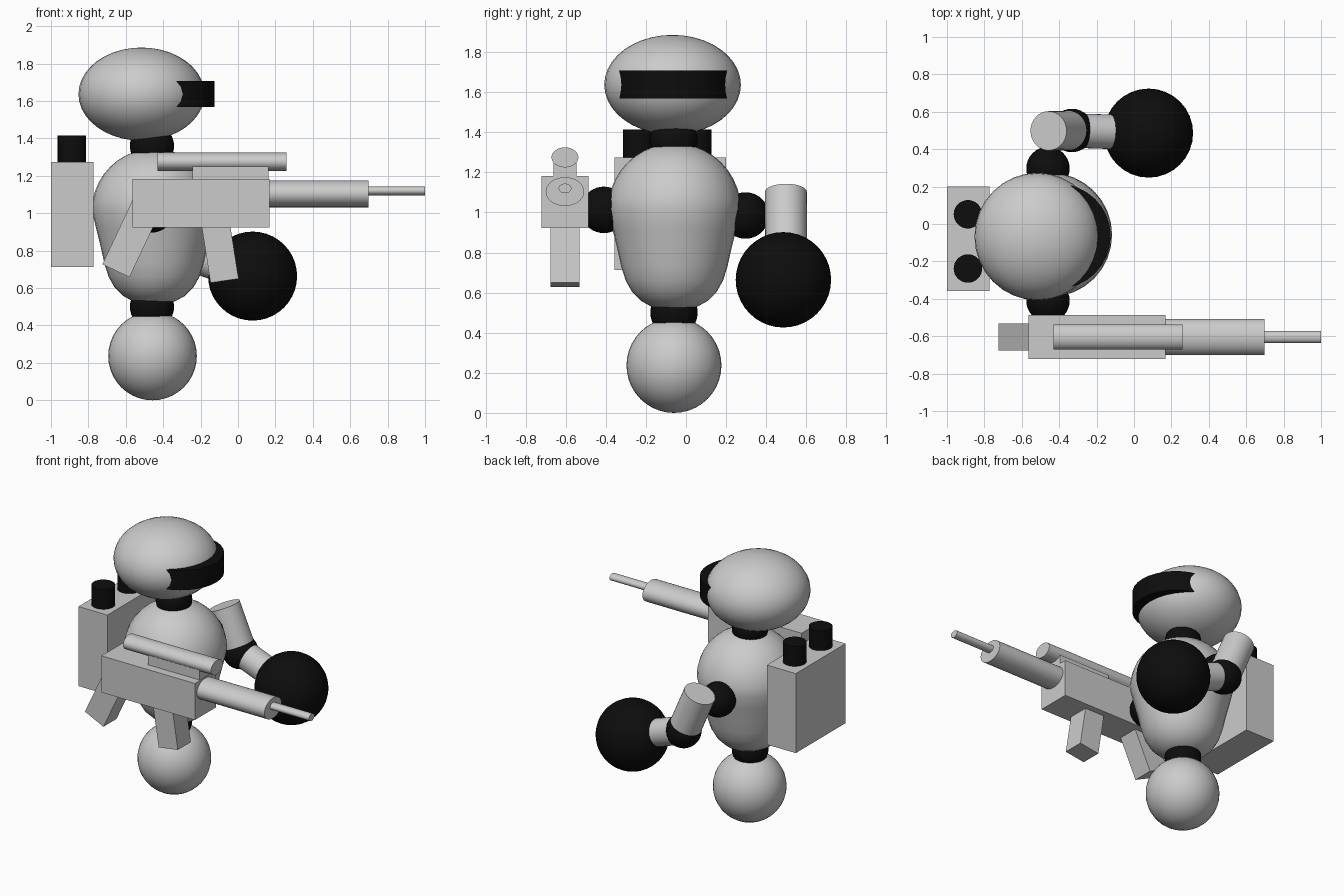
import bpy, bmesh
from math import sin, cos, pi, radians
from mathutils import Vector

if "Cube" in bpy.data.objects:
    bpy.data.objects.remove(bpy.data.objects["Cube"])

black = bpy.data.materials.new("black")
black.diffuse_color = (0.004, 0.004, 0.004, 1)
black.use_nodes = True
black.node_tree.nodes["Principled BSDF"].inputs["Base Color"].default_value = black.diffuse_color


def finish(name, mat=None):
    ob = bpy.context.object
    ob.name = name
    bpy.ops.object.transform_apply(location=False, rotation=True, scale=True)
    bpy.ops.object.shade_smooth_by_angle(angle=radians(35))
    if mat:
        ob.data.materials.append(mat)
    return ob


def ball(name, c, r, mat=None):
    bpy.ops.mesh.primitive_uv_sphere_add(segments=32, ring_count=20, radius=1, location=c)
    bpy.context.object.scale = r if isinstance(r, tuple) else (r, r, r)
    return finish(name, mat)


def rod(name, a, b, r, mat=None, flat=None):
    """Cylinder from a to b; flat = vertical radius for an oval section along x."""
    a, b = Vector(a), Vector(b)
    bpy.ops.mesh.primitive_cylinder_add(vertices=32, radius=r, depth=(b - a).length,
                                        location=(a + b) / 2)
    ob = bpy.context.object
    ob.rotation_euler = (b - a).to_track_quat('Z', 'Y').to_euler()
    finish(name, mat)
    if flat:
        ob.scale.z = flat / r
        bpy.ops.object.transform_apply(location=False, rotation=False, scale=True)
    return ob


def prism(name, outline, y0, y1):
    """Extrude an x-z outline from y0 to y1."""
    bm = bmesh.new()
    f = bm.faces.new([bm.verts.new((x, y0, z)) for x, z in outline])
    ext = bmesh.ops.extrude_face_region(bm, geom=[f])
    bmesh.ops.translate(bm, vec=(0, y1 - y0, 0),
                        verts=[v for v in ext["geom"] if isinstance(v, bmesh.types.BMVert)])
    bmesh.ops.recalc_face_normals(bm, faces=bm.faces)
    me = bpy.data.meshes.new(name)
    bm.to_mesh(me)
    bm.free()
    ob = bpy.data.objects.new(name, me)
    bpy.context.collection.objects.link(ob)
    return ob


def box(name, x0, x1, y0, y1, z0, z1):
    return prism(name, [(x0, z0), (x1, z0), (x1, z1), (x0, z1)], y0, y1)


def lathe(name, profile, c):
    """Spin an (r, z) profile that starts and ends on the axis."""
    bm = bmesh.new()
    vs = [bm.verts.new((r, 0, z)) for r, z in profile]
    es = [bm.edges.new(p) for p in zip(vs, vs[1:])]
    bmesh.ops.spin(bm, geom=vs + es, cent=(0, 0, 0), axis=(0, 0, 1), angle=2 * pi, steps=32)
    bmesh.ops.remove_doubles(bm, verts=bm.verts, dist=1e-4)
    bmesh.ops.recalc_face_normals(bm, faces=bm.faces)
    me = bpy.data.meshes.new(name)
    bm.to_mesh(me)
    bm.free()
    ob = bpy.data.objects.new(name, me)
    ob.location = c
    bpy.context.collection.objects.link(ob)
    bpy.ops.object.select_all(action='DESELECT')
    bpy.context.view_layer.objects.active = ob
    ob.select_set(True)
    return finish(name)


# Body column: base ball, waist, egg-shaped torso, neck, head
ball("base_ball", (-0.457, -0.06, 0.237), 0.237)
ball("waist_joint", (-0.46, -0.06, 0.5), 0.118, black)
lower = [(0, 0.51), (0.06, 0.515), (0.115, 0.53), (0.165, 0.558), (0.21, 0.602),
         (0.243, 0.66), (0.265, 0.73), (0.285, 0.82), (0.31, 0.92)]
dome = [(0.332 * cos(a), 1.015 + 0.33 * sin(a)) for a in (i * pi / 20 for i in range(10))]
lathe("torso", lower + dome + [(0, 1.345)], (-0.449, -0.058, 0))
ball("neck_joint", (-0.46, -0.06, 1.36), 0.118, black)
ball("head", (-0.516, -0.067, 1.637), (0.337, 0.341, 0.249))

# Visor band pushed forward out of the head
rod("visor", (-0.405, -0.065, 1.568), (-0.405, -0.065, 1.708), 0.28, black)

# Backpack with two canister caps
box("backpack", -1.0, -0.773, -0.357, 0.2, 0.712, 1.275)
for i, y in enumerate((0.052, -0.238)):
    rod(f"backpack_cap_{i + 1}", (-0.888, y, 1.25), (-0.888, y, 1.415), 0.076, black)

# Shoulders and arm with a large ball hand
ball("shoulder_gun_side", (-0.46, -0.41, 1.013), 0.116, black)
ball("shoulder_arm_side", (-0.46, 0.297, 0.985), 0.116, black)
elbow, hand = (-0.332, 0.5, 0.81), (0.078, 0.486, 0.664)
rod("upper_arm", (-0.457, 0.498, 1.102), elbow, 0.105)
ball("elbow", elbow, 0.116, black)
rod("forearm", elbow, hand, 0.092)
ball("hand_ball", hand, 0.238, black)

# Blaster: body, oval barrels, scope on a mount, two slanted grips
gy = -0.604
box("blaster_body", -0.564, 0.168, gy - 0.118, gy + 0.118, 0.923, 1.182)
rod("barrel", (0.15, gy, 1.104), (0.697, gy, 1.104), 0.096, flat=0.072)
rod("muzzle", (0.68, gy, 1.12), (1.0, gy, 1.12), 0.032, flat=0.024)
box("scope_mount", -0.243, 0.163, gy - 0.058, gy + 0.058, 1.17, 1.257)
rod("scope", (-0.43, gy, 1.275), (0.258, gy, 1.275), 0.067, flat=0.05)
prism("rear_grip", [(-0.725, 0.727), (-0.58, 0.658), (-0.405, 1.03), (-0.55, 1.1)],
      gy - 0.073, gy + 0.073)
prism("front_grip", [(-0.147, 0.628), (0.003, 0.65), (-0.05, 0.99), (-0.2, 0.968)],
      gy - 0.073, gy + 0.073)
